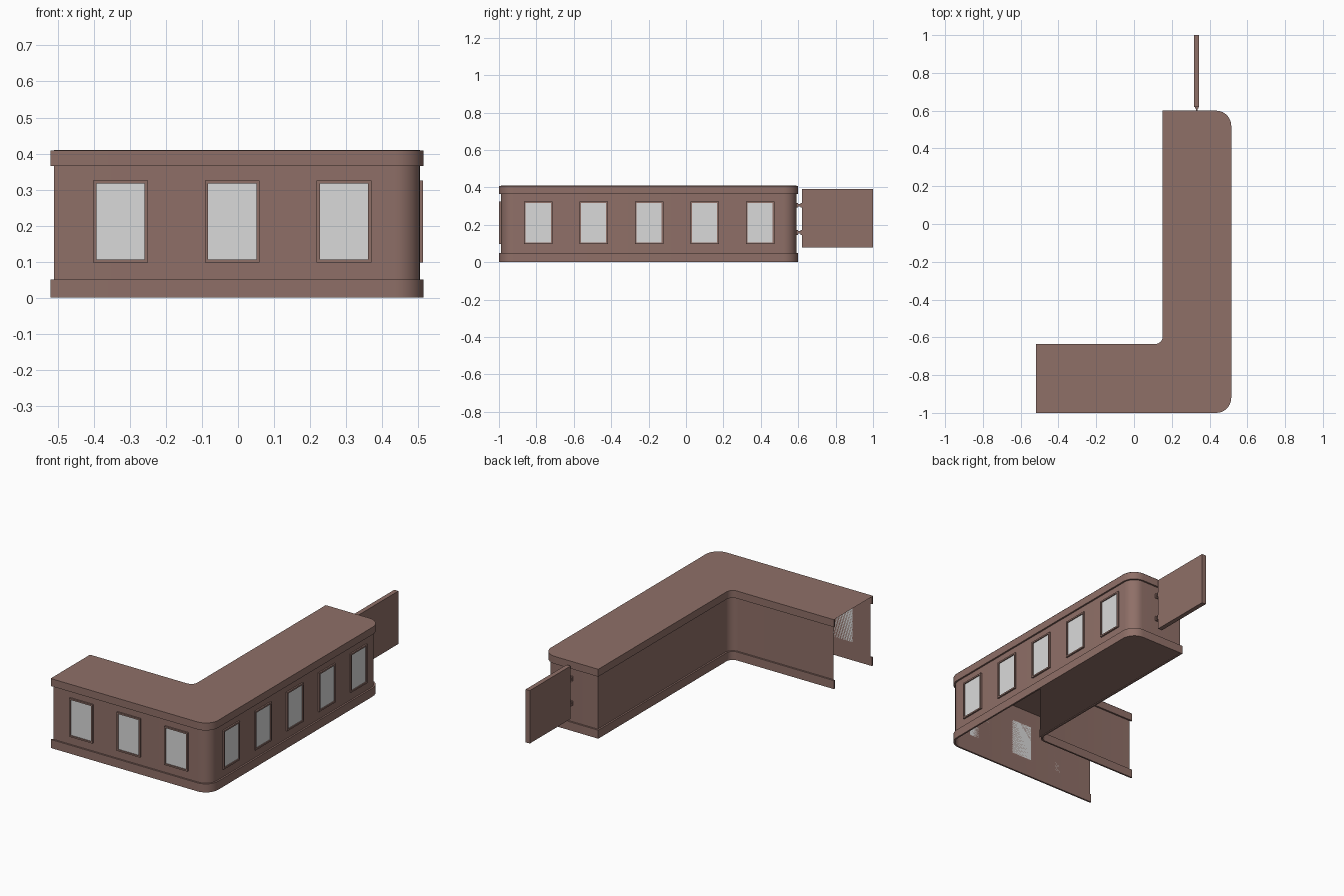
import bpy, bmesh, math
from mathutils import Matrix, Vector

if "Cube" in bpy.data.objects:
    bpy.data.objects.remove(bpy.data.objects["Cube"])


def material(name, rgb):
    m = bpy.data.materials.new(name)
    m.diffuse_color = (*rgb, 1)
    m.use_nodes = True
    m.node_tree.nodes["Principled BSDF"].inputs["Base Color"].default_value = m.diffuse_color
    return m


BROWN = material("warm brown", (0.275, 0.16, 0.137))
GLASS = material("pale grey", (0.70, 0.70, 0.70))


def finish(name, bm, mat, smooth=False, fix=True):
    if fix:
        bmesh.ops.recalc_face_normals(bm, faces=bm.faces[:])
    me = bpy.data.meshes.new(name)
    bm.to_mesh(me)
    bm.free()
    me.materials.append(mat)
    ob = bpy.data.objects.new(name, me)
    bpy.context.collection.objects.link(ob)
    if smooth:
        bpy.ops.object.select_all(action='DESELECT')
        ob.select_set(True)
        bpy.context.view_layer.objects.active = ob
        bpy.ops.object.shade_smooth_by_angle(angle=math.radians(30))
    return ob


def fillet(corners, steps=8):
    """Polyline with the right-angle corners (x, y, radius) rounded."""
    pts = []
    for i, (x, y, r) in enumerate(corners):
        p = Vector((x, y))
        if r == 0:
            pts.append(p)
            continue
        a = (p - Vector(corners[i - 1][:2])).normalized()
        b = (Vector(corners[(i + 1) % len(corners)][:2]) - p).normalized()
        c = p - a * r + b * r
        for k in range(steps + 1):
            t = math.pi / 2 * k / steps
            pts.append(c - b * r * math.cos(t) + a * r * math.sin(t))
    return pts


def outline(d, x0):
    """L-shaped plan, pushed outward by d, open at the left end x0."""
    return fillet([(x0, -0.99 - d, 0), (0.505 + d, -0.99 - d, 0.07 + d),
                   (0.505 + d, 0.59 + d, 0.07 + d), (0.162 - d, 0.59 + d, 0),
                   (0.162 - d, -0.645 + d, 0.05 - d), (x0, -0.645 + d, 0)])


def sweep(name, profile, x0, closed):
    bm = bmesh.new()
    rows = [[bm.verts.new((p.x, p.y, z)) for p in outline(d, x0)] for d, z in profile]
    pairs = list(zip(rows, rows[1:]))
    if closed:
        pairs.append((rows[-1], rows[0]))
    for lo, hi in pairs:
        for i in range(len(lo) - 1):
            bm.faces.new((lo[i], lo[i + 1], hi[i + 1], hi[i]))
    if closed:
        bm.faces.new([r[0] for r in rows])
        bm.faces.new([r[-1] for r in reversed(rows)])
    return finish(name, bm, BROWN, True, closed)


def plate(name, pts, z, up):
    bm = bmesh.new()
    f = bm.faces.new([bm.verts.new((p.x, p.y, z)) for p in pts])
    f.normal_update()
    if (f.normal.z > 0) != up:
        f.normal_flip()
    return finish(name, bm, BROWN, fix=False)


def boxes(name, items, mat, matrix=Matrix()):
    """One object from several (min corner, max corner) boxes."""
    bm = bmesh.new()
    for lo, hi in items:
        lo, hi = Vector(lo), Vector(hi)
        m = Matrix.Translation((lo + hi) / 2) @ Matrix.Diagonal((*(hi - lo), 1))
        bmesh.ops.create_cube(bm, size=1, matrix=matrix @ m)
    return finish(name, bm, mat)


# Shell: walls, projecting base and top bands, roof and partial floor
sweep("walls", [(0, 0.005), (0, 0.41)], -0.51, False)
sweep("base_band", [(0, 0), (0.01, 0), (0.01, 0.05), (0, 0.05)], -0.52, True)
sweep("top_band", [(0, 0.365), (0.01, 0.365), (0.01, 0.409), (0, 0.409)], -0.52, True)
plate("roof", outline(0.01, -0.52), 0.41, True)
plate("floor", fillet([(0.51, -0.2, 0), (0.51, 0.595, 0.075), (0.157, 0.595, 0),
                       (0.157, -0.63, 0)]), 0.004, False)


# Windows: raised frame around a flat pane, local front is -y
def window(name, x, y, angle):
    m = Matrix.Translation((x, y, 0.2115)) @ Matrix.Rotation(angle, 4, 'Z')
    w, h, t, out = 0.076, 0.114, 0.009, -0.009
    boxes(name + "_frame", [((-w, out, -h), (-w + t, 0, h)),
                            ((w - t, out, -h), (w, 0, h)),
                            ((-w + t, out, h - t), (w - t, 0, h)),
                            ((-w + t, out, -h), (w - t, 0, -h + t))], BROWN, m)
    boxes(name + "_pane", [((-w + t, -0.003, -h + t), (w - t, 0, h - t))], GLASS, m)


for i in range(3):
    window(f"front_window_{i + 1}", -0.326 + 0.31 * i, -0.99, 0)
for i in range(5):
    window(f"side_window_{i + 1}", 0.505, -0.79 + 0.2965 * i, math.pi / 2)

# Open door at the back end with two hinges
boxes("door", [((0.318, 0.62, 0.08), (0.345, 1.0, 0.392))], BROWN)
for label, z in (("lower", 0.16), ("upper", 0.305)):
    boxes(label + "_hinge", [((0.322, 0.588, z - 0.013), (0.342, 0.598, z + 0.013)),
                             ((0.328, 0.598, z - 0.007), (0.336, 0.612, z + 0.007)),
                             ((0.322, 0.612, z - 0.013), (0.342, 0.622, z + 0.013))], BROWN)
